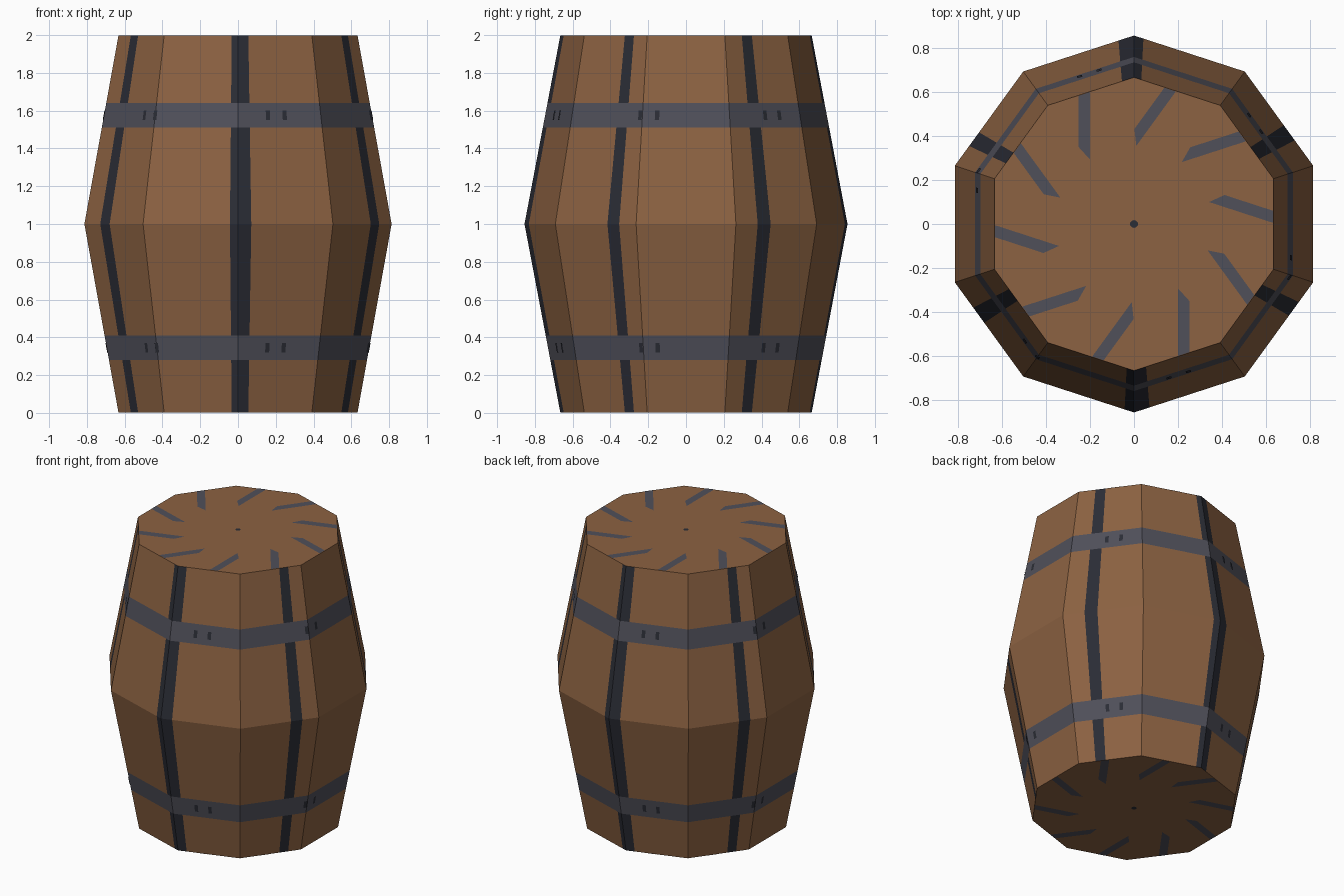
import bpy, math
from mathutils import Vector, Matrix

cube = bpy.data.objects.get("Cube")
if cube:
    bpy.data.objects.remove(cube)

SIDES = 10
R_MID, R_END = 0.855, 0.665
LIFT = 0.002          # height of painted plates
HOOPS = [(0.28, 0.41), (1.51, 1.64)]
# Stave stripes, measured in sides counted round from the front corner
HALF = [(-0.085, 0.14), (1.645, 1.79), (3.27, 3.43)]
STRIPES = [(a + k, b + k) for k in (0, 5) for a, b in HALF]


def material(name, colour):
    m = bpy.data.materials.new(name)
    m.use_nodes = True
    m.diffuse_color = (*colour, 1)
    bsdf = m.node_tree.nodes["Principled BSDF"]
    bsdf.inputs["Base Color"].default_value = (*colour, 1)
    bsdf.inputs["Roughness"].default_value = 0.9
    return m


WOOD = material("brown wood", (0.262, 0.122, 0.054))
IRON = material("grey iron", (0.08, 0.08, 0.102))
DARK = material("dark iron", (0.024, 0.026, 0.036))


def make(name, verts, faces, mats, indices=None):
    mesh = bpy.data.meshes.new(name)
    mesh.from_pydata(verts, [], faces)
    for m in mats:
        mesh.materials.append(m)
    if indices:
        mesh.polygons.foreach_set("material_index", indices)
    mesh.update()
    obj = bpy.data.objects.new(name, mesh)
    bpy.context.collection.objects.link(obj)
    return obj


def corner(k):
    a = math.radians(-90 + 360 / SIDES * k)
    return Vector((math.cos(a), math.sin(a), 0))


def surface(s, z, lift=0.0):
    """Point on the bulging ten-sided wall, s sides round from the front."""
    k = math.floor(s)
    r = R_MID + (R_END - R_MID) * abs(z - 1) + lift
    p = corner(k).lerp(corner(k + 1), s - k) * r
    return Vector((p.x, p.y, z))


# Barrel body: columns at corners and stripe edges, rows at hoop edges
cols = sorted(set(range(SIDES)) | {e % SIDES for st in STRIPES for e in st})
rows = [LIFT] + list(HOOPS[0]) + [1] + list(HOOPS[1]) + [2 - LIFT]
n = len(cols)
verts = [surface(s, z) for z in rows for s in cols]
faces, tint = [], []
for r in range(len(rows) - 1):
    z = (rows[r] + rows[r + 1]) / 2
    hoop = any(a < z < b for a, b in HOOPS)
    for c in range(n):
        d = (c + 1) % n
        faces.append((r * n + c, r * n + d, (r + 1) * n + d, (r + 1) * n + c))
        s = (cols[c] + (cols[d] or SIDES if d == 0 else cols[d])) / 2
        stripe = any(a < s + o < b for a, b in STRIPES for o in (0, -SIDES))
        tint.append(1 if hoop else 2 if stripe else 0)
top = (len(rows) - 1) * n
faces += [tuple(reversed(range(n))), tuple(range(top, top + n))]
tint += [0, 0]
make("barrel_body", verts, faces, [WOOD, IRON, DARK], tint)

# Slanted iron marks and centre pin on both lids
slat = [(-0.252, 0.35), (-0.2, 0.293), (-0.2, 0.598), (-0.252, 0.581)]
for name, flip in (("top", 0), ("bottom", math.pi)):
    place = Matrix.Translation((0, 0, 1)) @ Matrix.Rotation(flip, 4, 'X')
    verts, faces = [], []
    for k in range(SIDES):
        turn = place @ Matrix.Rotation(math.tau * k / SIDES, 4, 'Z')
        faces.append(tuple(range(len(verts), len(verts) + 4)))
        verts += [turn @ Vector((x, y, 1)) for x, y in slat]
    make(name + "_lid_marks", verts, faces, [IRON])
    pin = [place @ (corner(k) * 0.018 + Vector((0, 0, 1))) for k in range(SIDES)]
    make(name + "_lid_pin", pin, [tuple(range(SIDES))], [DARK])

# Rivet outlines on the hoops, each a pair of small dark bars
for name, z in (("lower", 0.345), ("upper", 1.575)):
    verts, faces = [], []
    for s in (0.46, 2.07, 3.6, 5.46, 7.07, 8.9):
        for off in (-0.1, 0.1):
            a, b = s + off - 0.025, s + off + 0.025
            faces.append(tuple(range(len(verts), len(verts) + 4)))
            verts += [surface(u, z + h, 0.004) for u, h in
                      ((a, -0.025), (b, -0.025), (b, 0.025), (a, 0.025))]
    make(name + "_hoop_rivets", verts, faces, [DARK])
